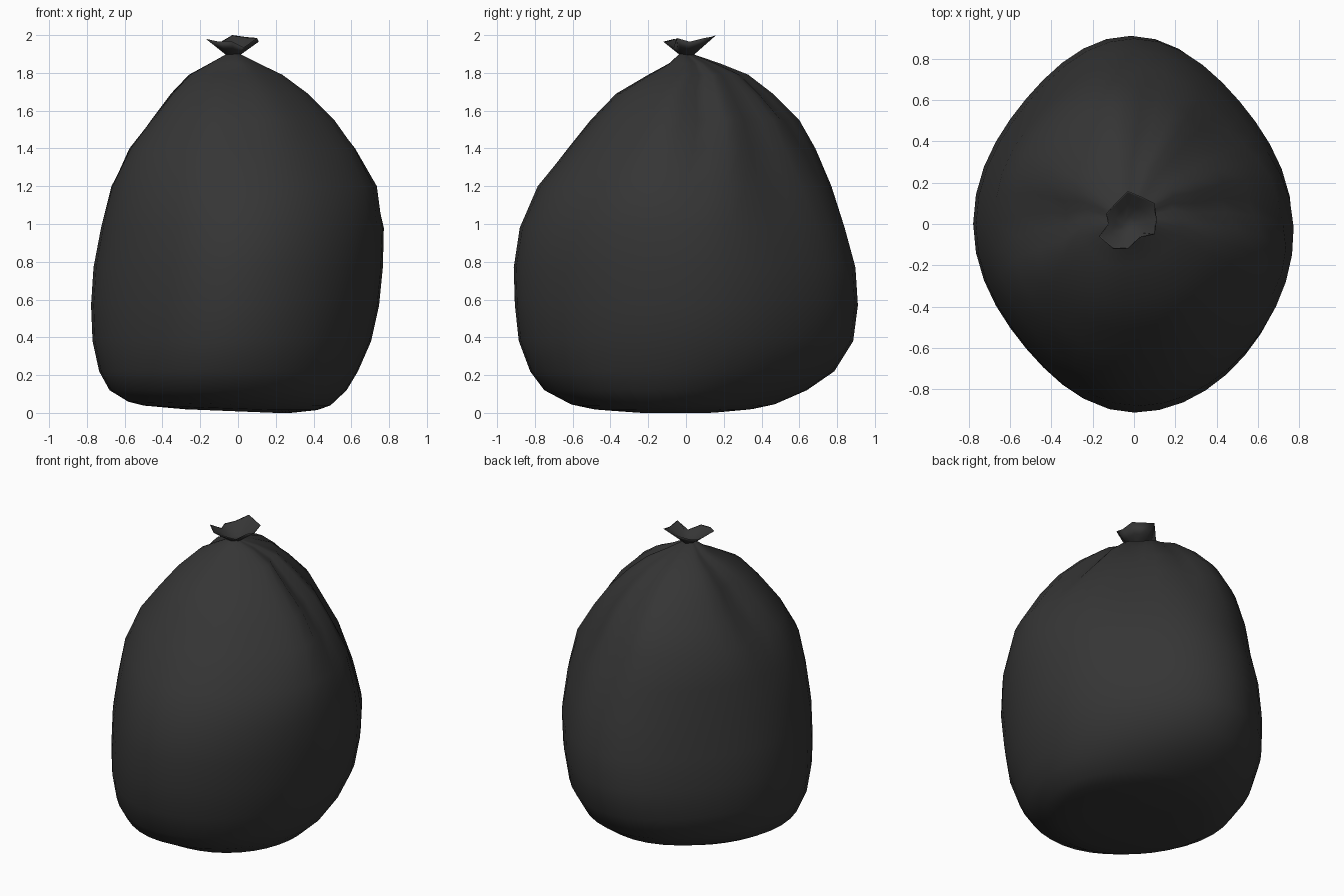
import bpy, bmesh, math

if "Cube" in bpy.data.objects:
    bpy.data.objects.remove(bpy.data.objects["Cube"])

plastic = bpy.data.materials.new("black_plastic")
plastic.diffuse_color = (0.036, 0.036, 0.036, 1)
plastic.use_nodes = True
plastic.node_tree.nodes["Principled BSDF"].inputs["Base Color"].default_value = plastic.diffuse_color


def loft(name, rings, cap_start=False, cap_end=False):
    """Skin a list of equal-length point rings into a smooth object."""
    bm = bmesh.new()
    loops = [[bm.verts.new(p) for p in ring] for ring in rings]
    n = len(loops[0])
    for a, b in zip(loops, loops[1:]):
        for i in range(n):
            j = (i + 1) % n
            bm.faces.new((a[i], a[j], b[j], b[i]))
    for wanted, loop, flip in ((cap_start, loops[0], True), (cap_end, loops[-1], False)):
        if wanted:
            bm.faces.new(loop[::-1] if flip else loop)
    me = bpy.data.meshes.new(name)
    bm.to_mesh(me)
    bm.free()
    me.materials.append(plastic)
    me.shade_smooth()
    ob = bpy.data.objects.new(name, me)
    bpy.context.collection.objects.link(ob)
    return ob


# Bag outline: height, x min, x max, y min, y max
OUTLINE = [
    (0.00, -0.28, 0.28, -0.30, 0.20),
    (0.015, -0.50, 0.42, -0.50, 0.36),
    (0.04, -0.58, 0.49, -0.61, 0.47),
    (0.12, -0.68, 0.575, -0.75, 0.64),
    (0.22, -0.735, 0.635, -0.825, 0.785),
    (0.38, -0.77, 0.705, -0.885, 0.885),
    (0.57, -0.778, 0.747, -0.906, 0.91),
    (0.77, -0.765, 0.767, -0.912, 0.897),
    (0.98, -0.725, 0.772, -0.880, 0.84),
    (1.20, -0.670, 0.735, -0.785, 0.77),
    (1.40, -0.575, 0.62, -0.625, 0.685),
    (1.55, -0.46, 0.51, -0.505, 0.60),
    (1.69, -0.355, 0.37, -0.37, 0.46),
    (1.79, -0.26, 0.235, -0.20, 0.33),
    (1.85, -0.15, 0.11, -0.09, 0.18),
    (1.90, -0.06, 0.01, -0.035, 0.035),
]
# Gathered folds: direction in degrees, depth, angular width
FOLDS = [(4, 0.24, 12), (84, 0.14, 12), (183, 0.18, 15), (270, 0.06, 16)]
# Broad flats (positive) and bulges (negative) between the folds
FLATS = [(45, 0.22, 36), (135, -0.04, 28), (225, -0.08, 36), (315, 0.05, 30)]
SEGS = 40


def fit(values, lo, hi):
    a, b = min(values), max(values)
    return [lo + (v - a) / (b - a) * (hi - lo) for v in values]


def dents(deg, table):
    return sum(depth * math.exp(-(((deg - d + 180) % 360 - 180) / width) ** 2)
               for d, depth, width in table)


def bag_ring(z, x0, x1, y0, y1):
    fold = max(0, min(1, (z - 1.0) / 0.65)) ** 1.5
    flat = max(0, min(1, (z - 0.85) / 0.6))
    xs, ys = [], []
    for i in range(SEGS):
        deg = 360 * i / SEGS
        a = math.radians(deg)
        # corners are a little flatter than an ellipse, less so near the base
        corner = (0.015 if deg > 270 else 0.06) - 0.035 * max(0, 1 - z / 0.5)
        r = 1 - corner * math.sin(2 * a) ** 2 - fold * dents(deg, FOLDS) - flat * dents(deg, FLATS)
        xs.append(r * math.cos(a))
        ys.append(r * math.sin(a))
    xs, ys = fit(xs, x0, x1), fit(ys, y0, y1)
    # the underside rises slightly towards the left
    lift = 0.04 * max(0, 1 - z / 0.1)
    return [(x, y, z + lift * max(0, 0.2 - x)) for x, y in zip(xs, ys)]


loft("bag_body", [bag_ring(*row) for row in OUTLINE], cap_start=True, cap_end=True)

# Ruffled mouth of the bag above the tie
RIM = [(0.11, 0.02, 1.965), (0.10, 0.10, 1.985), (0.04, 0.13, 1.99), (-0.03, 0.16, 2.0),
       (-0.09, 0.10, 1.965), (-0.135, 0.05, 1.955), (-0.125, 0.0, 1.945), (-0.17, -0.06, 1.98),
       (-0.10, -0.12, 1.965), (-0.03, -0.12, 1.965), (0.03, -0.065, 1.935), (0.10, -0.05, 1.985)]
NECK = (-0.025, 0.0)


def ruffle_ring(t, z0):
    return [(NECK[0] + (x - NECK[0]) * t, NECK[1] + (y - NECK[1]) * t,
             z0 + (z - z0) * max(0, t - 0.22) / 0.78) for x, y, z in RIM]


loft("tied_mouth", [ruffle_ring(t, 1.89) for t in (0.24, 0.6, 1.0)]
     + [ruffle_ring(t, 1.90) for t in (0.95, 0.6, 0.25)], cap_start=True, cap_end=True)
